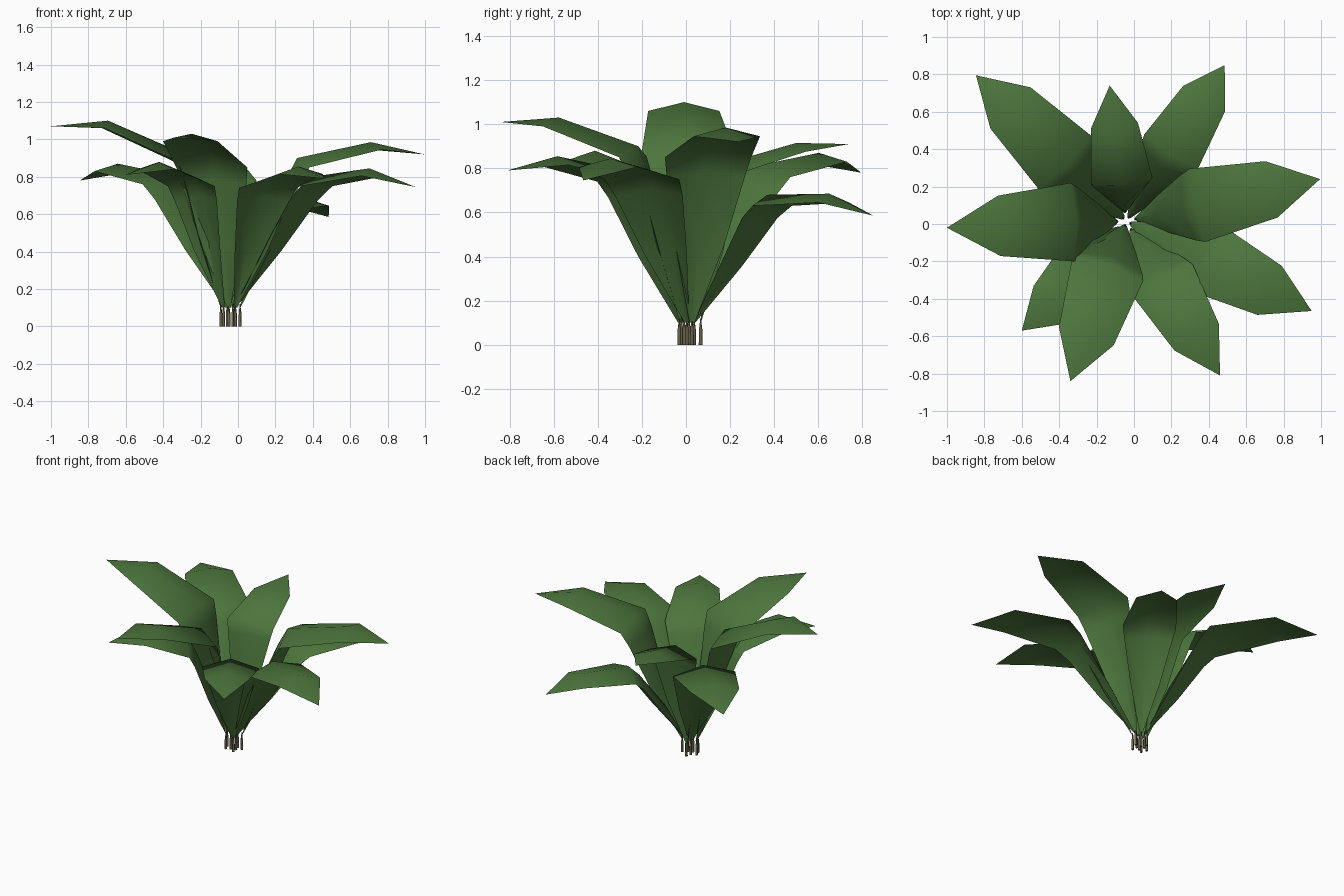
import bpy
import bmesh
import math
from mathutils import Vector

default_cube = bpy.data.objects.get("Cube")
if default_cube:
    bpy.data.objects.remove(default_cube, do_unlink=True)


def make_material(name, color):
    material = bpy.data.materials.new(name)
    material.use_nodes = True
    material.diffuse_color = color
    shader = material.node_tree.nodes["Principled BSDF"]
    shader.inputs["Base Color"].default_value = color
    shader.inputs["Roughness"].default_value = 0.8
    return material


leaf_green = make_material("leaf green", (0.073, 0.18, 0.046, 1))
stem_brown = make_material("stem brown", (0.14, 0.125, 0.068, 1))


def finish(bm, name, material, angle):
    mesh = bpy.data.meshes.new(name)
    bm.to_mesh(mesh)
    bm.free()
    obj = bpy.data.objects.new(name, mesh)
    bpy.context.collection.objects.link(obj)
    mesh.materials.append(material)
    bpy.ops.object.select_all(action="DESELECT")
    obj.select_set(True)
    bpy.context.view_layer.objects.active = obj
    bpy.ops.object.shade_smooth_by_angle(angle=math.radians(angle))


def build_leaf(name, base, wide, bend, tip, half_width):
    """Arched strip: narrow foot, broad middle, shoulder, pointed tip."""
    up = Vector((0, 0, 1))
    across = (tip - wide).cross(up).normalized()
    outward = up.cross(across)
    lower = base.lerp(wide, 0.42) + up * 0.02
    upper = base.lerp(wide, 0.82) + up * 0.03
    # row centre, half width factor, midrib set back, edge spread, edge drop
    rows = [
        (base, 0.06, 0, 0, 0),
        (lower, 0.56, 0.035, 0.02, 0.01),
        (upper, 0.9, 0.025, 0.01, 0.03),
        (wide, 1, 0.025, 0, 0.05),
        (bend, 0.77, 0.025, 0, 0.04),
    ]
    bm = bmesh.new()
    strips = []
    for centre, factor, setback, spread, drop in rows:
        side = across * half_width * factor
        edge = centre + outward * spread - up * drop
        points = (edge - side, centre - outward * setback, edge + side)
        strips.append([bm.verts.new(p) for p in points])
    for near, far in zip(strips, strips[1:]):
        for i in range(2):
            bm.faces.new((near[i], near[i + 1], far[i + 1], far[i]))
    point = bm.verts.new(tip)
    last = strips[-1]
    for i in range(2):
        bm.faces.new((last[i], last[i + 1], point))
    bmesh.ops.recalc_face_normals(bm, faces=bm.faces)
    if sum(f.normal.z for f in bm.faces) < 0:
        bmesh.ops.reverse_faces(bm, faces=bm.faces)
    finish(bm, name, leaf_green, 180)


def build_stem(name, top):
    """Short five-sided stalk, pinched where the leaf begins."""
    bm = bmesh.new()
    rings = []
    for height, radius in ((0, 0.009), (0.07, 0.008), (0.1, 0.004), (0.12, 0.003)):
        ring = []
        for i in range(5):
            a = math.tau * i / 5
            offset = Vector((math.cos(a) * radius, math.sin(a) * radius, height))
            ring.append(bm.verts.new(Vector((top.x, top.y, 0)) + offset))
        rings.append(ring)
    for low, high in zip(rings, rings[1:]):
        for i in range(5):
            j = (i + 1) % 5
            bm.faces.new((low[i], low[j], high[j], high[i]))
    bm.faces.new(rings[0][::-1])
    bm.faces.new(rings[-1])
    finish(bm, name, stem_brown, 80)


# widest point, shoulder bend, tip, half width
leaves = {
    "right": ((-0.33, 0.01, 0.93), (-0.72, -0.01, 1.10), (-1, -0.02, 1.07), 0.21),
    "back_right": ((-0.37, 0.33, 0.81), (-0.66, 0.62, 0.87), (-0.845, 0.795, 0.78), 0.2),
    "back": ((-0.065, 0.23, 0.83), (-0.105, 0.525, 0.915), (-0.13, 0.74, 0.91), 0.165),
    "back_left": ((0.2, 0.39, 0.68), (0.375, 0.67, 0.685), (0.485, 0.85, 0.585), 0.17),
    "left": ((0.34, 0.1, 0.9), (0.735, 0.185, 0.985), (0.995, 0.24, 0.92), 0.2),
    "front_left": ((0.42, -0.2, 0.8), (0.725, -0.355, 0.845), (0.95, -0.465, 0.745), 0.19),
    "front": ((0.16, -0.31, 0.79), (0.335, -0.605, 0.855), (0.46, -0.81, 0.79), 0.18),
    "front_inner": ((-0.14, -0.24, 0.9), (-0.255, -0.6, 1.03), (-0.34, -0.84, 1.01), 0.2),
    "front_right": ((-0.25, -0.23, 0.8), (-0.44, -0.43, 0.88), (-0.6, -0.57, 0.81), 0.18),
}

# leaves spring from a tight clump of inner and outer stalks
for n, (place, (wide, bend, tip, half_width)) in enumerate(leaves.items()):
    wide, bend, tip = Vector(wide), Vector(bend), Vector(tip)
    a = math.atan2(tip.y, tip.x)
    reach = 0.025 if n % 2 else 0.052
    base = Vector((-0.04 + reach * math.cos(a), 0.015 + reach * math.sin(a), 0.1))
    build_leaf(place + "_leaf", base, wide, bend, tip, half_width)
    build_stem(place + "_stem", base)
